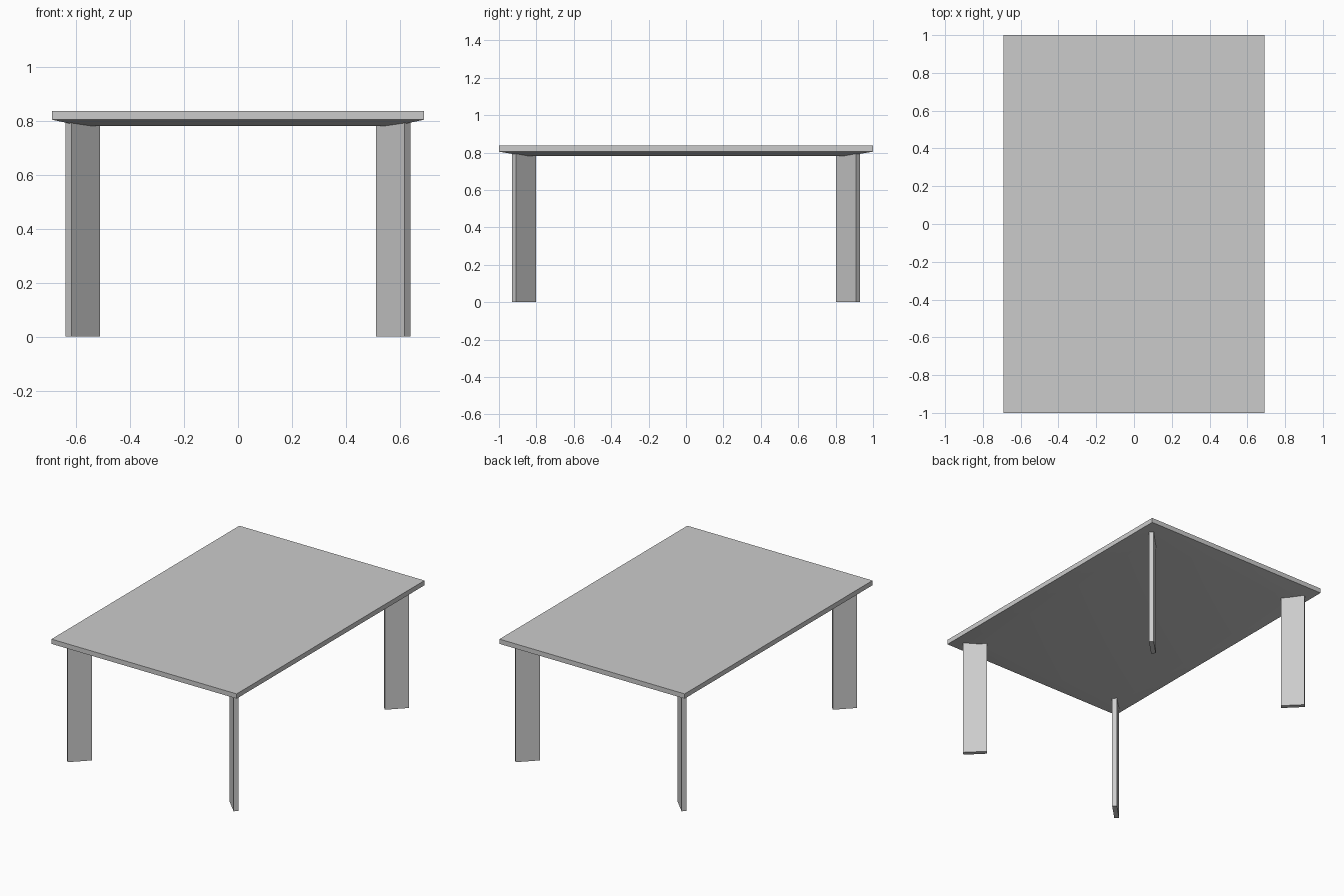
import bpy, bmesh, math
from mathutils import Matrix, Vector

cube = bpy.data.objects.get("Cube")
if cube:
    bpy.data.objects.remove(cube, do_unlink=True)

grey = bpy.data.materials.new("plain grey")
grey.use_nodes = True
colour = (0.6, 0.6, 0.6, 1)
grey.diffuse_color = colour
grey.node_tree.nodes["Principled BSDF"].inputs["Base Color"].default_value = colour


def add_object(name, bm):
    bmesh.ops.recalc_face_normals(bm, faces=bm.faces)
    mesh = bpy.data.meshes.new(name)
    bm.to_mesh(mesh)
    bm.free()
    mesh.materials.append(grey)
    obj = bpy.data.objects.new(name, mesh)
    bpy.context.collection.objects.link(obj)
    return obj


# Table top: rectangular rings from the upper face to the gently dished underside
HALF_X, HALF_Y = 0.69, 1.0
rings = [(0, 0, 0.837), (0, 0, 0.805), (0.06, 0.075, 0.792), (0.12, 0.15, 0.781)]
bm = bmesh.new()
loops = []
for inset_x, inset_y, z in rings:
    x, y = HALF_X - inset_x, HALF_Y - inset_y
    loops.append([bm.verts.new((sx * x, sy * y, z))
                  for sx, sy in ((-1, -1), (1, -1), (1, 1), (-1, 1))])
for upper, lower in zip(loops, loops[1:]):
    for i in range(4):
        j = (i + 1) % 4
        bm.faces.new((upper[i], upper[j], lower[j], lower[i]))
bm.faces.new(loops[0])
bm.faces.new(loops[-1])
top = add_object("table_top", bm)
bpy.context.view_layer.objects.active = top
top.select_set(True)
bpy.ops.object.shade_smooth_by_angle(angle=math.radians(30))
top.select_set(False)

# Legs: upright planks set along the diagonal at each corner
LEG_LENGTH, LEG_THICKNESS, LEG_HEIGHT = 0.15, 0.03, 0.8
for y_name, sy in (("front", -1), ("back", 1)):
    for x_name, sx in (("right", -1), ("left", 1)):
        bm = bmesh.new()
        bmesh.ops.create_cube(bm, size=1)
        bmesh.ops.scale(bm, vec=(LEG_LENGTH, LEG_THICKNESS, LEG_HEIGHT), verts=bm.verts)
        turn = Matrix.Rotation(math.radians(45) * sx * sy, 3, "Z")
        bmesh.ops.rotate(bm, cent=(0, 0, 0), matrix=turn, verts=bm.verts)
        bmesh.ops.translate(bm, vec=Vector((sx * 0.576, sy * 0.866, LEG_HEIGHT / 2)),
                            verts=bm.verts)
        add_object(f"{y_name}_{x_name}_leg", bm)
